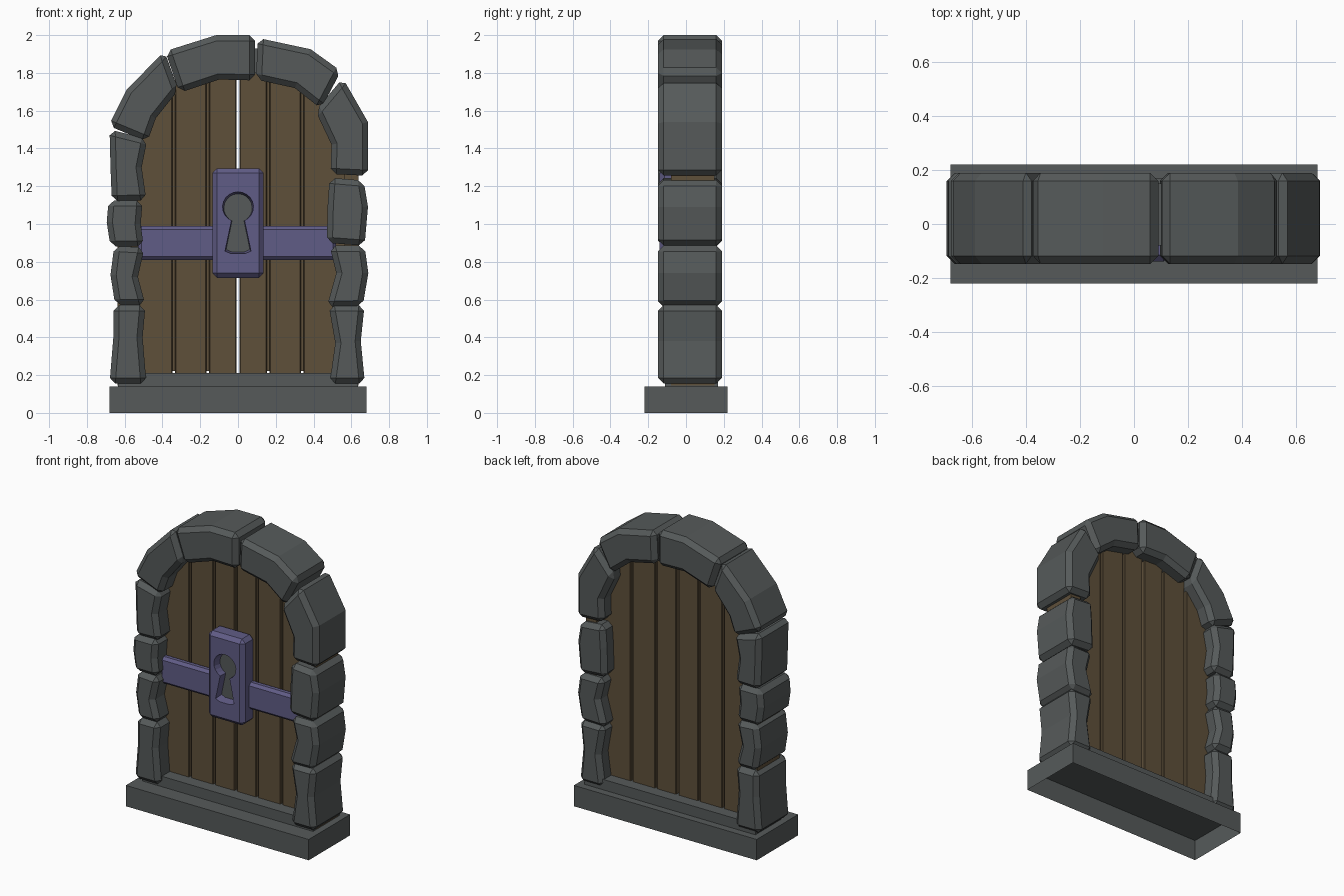
import bpy, bmesh, math

if "Cube" in bpy.data.objects:
    bpy.data.objects.remove(bpy.data.objects["Cube"])


def material(name, rgb):
    m = bpy.data.materials.new(name)
    m.diffuse_color = (*rgb, 1)
    m.use_nodes = True
    m.node_tree.nodes["Principled BSDF"].inputs["Base Color"].default_value = m.diffuse_color
    return m


STONE = material("grey stone", (0.092, 0.102, 0.102))
WOOD = material("brown wood", (0.112, 0.079, 0.042))
METAL = material("violet metal", (0.118, 0.108, 0.24))


def prism(name, outline, y0, y1, mat, bevel=0.0, front_outline=None):
    """Extrude an x-z outline along y, with optional chamfers or a flared front."""
    bm = bmesh.new()
    front = [bm.verts.new((x, y0, z)) for x, z in (front_outline or outline)]
    back = [bm.verts.new((x, y1, z)) for x, z in outline]
    n = len(outline)
    bm.faces.new(front)
    bm.faces.new(back[::-1])
    for i in range(n):
        j = (i + 1) % n
        bm.faces.new((front[j], front[i], back[i], back[j]))
    bmesh.ops.recalc_face_normals(bm, faces=bm.faces)
    mesh = bpy.data.meshes.new(name)
    bm.to_mesh(mesh)
    bm.free()
    mesh.materials.append(mat)
    ob = bpy.data.objects.new(name, mesh)
    bpy.context.collection.objects.link(ob)
    if bevel:
        mod = ob.modifiers.new("chamfer", 'BEVEL')
        mod.width = bevel
        mod.segments = 1
        mod.limit_method = 'ANGLE'
        mod.angle_limit = math.radians(45)
    return ob


def box(name, x0, x1, y0, y1, z0, z1, mat, bevel=0.0):
    return prism(name, [(x0, z0), (x1, z0), (x1, z1), (x0, z1)], y0, y1, mat, bevel)


# Threshold: hollow base slab open underneath, with a step on top
base = box("base_slab", -0.68, 0.68, -0.22, 0.22, 0, 0.14, STONE)
bm = bmesh.new()
bm.from_mesh(base.data)
bottom = [f for f in bm.faces if f.calc_center_median().z < 0.01]
bmesh.ops.delete(bm, geom=bottom, context='FACES_ONLY')
bm.to_mesh(base.data)
bm.free()
box("step", -0.635, 0.635, -0.11, 0.17, 0.14, 0.21, STONE)

# Rough stones of the two pillars
left_stones = [
    [(-.66, .57), (-.49, .57), (-.505, .4), (-.485, .155), (-.68, .155), (-.66, .4)],
    [(-.655, .885), (-.495, .875), (-.53, .72), (-.49, .57), (-.65, .57), (-.675, .73)],
    [(-.685, 1.125), (-.505, 1.125), (-.515, 1.0), (-.50, .88), (-.675, .88), (-.695, 1.01)],
    [(-.68, 1.50), (-.48, 1.45), (-.51, 1.3), (-.485, 1.125), (-.668, 1.12), (-.675, 1.3)],
]
right_stones = [
    [(.48, .57), (.67, .57), (.65, .38), (.672, .155), (.485, .155), (.515, .37)],
    [(.485, .885), (.67, .885), (.69, .74), (.66, .565), (.47, .56), (.52, .74)],
    [(.485, 1.245), (.665, 1.23), (.688, 1.09), (.67, .885), (.47, .90), (.475, 1.1)],
]
# Bent stones of the arch
arch_stones = [
    [(-.685, 1.52), (-.48, 1.435), (-.435, 1.56), (-.315, 1.71), (-.39, 1.915), (-.59, 1.71)],
    [(-.385, 1.915), (-.115, 2.0), (.09, 2.0), (.09, 1.76), (-.10, 1.765), (-.31, 1.695)],
    [(.105, 1.985), (.385, 1.925), (.545, 1.81), (.44, 1.61), (.30, 1.72), (.095, 1.765)],
    [(.555, 1.772), (.688, 1.54), (.688, 1.255), (.49, 1.265), (.495, 1.42), (.41, 1.60)],
]
for label, stones in (("left_stone", left_stones), ("right_stone", right_stones),
                      ("arch_stone", arch_stones)):
    for i, outline in enumerate(stones):
        prism(f"{label}_{i + 1}", outline, -0.148, 0.19, STONE, 0.03)

# Stone core behind the joint at the crown
box("crown_core", 0.0, 0.2, -0.08, 0.15, 1.80, 1.93, STONE)

# Door planks, mirrored about the open central slit
DOOR_Y0, DOOR_Y1 = -0.025, 0.092
half_planks = [
    [(.009, .2), (.153, .2), (.153, 1.85), (.009, 1.87)],
    [(.167, .2), (.333, .2), (.333, 1.77), (.167, 1.84)],
    [(.347, .2), (.60, .2), (.60, 1.32), (.55, 1.5), (.48, 1.63), (.347, 1.76)],
]
for side, s in (("left", -1), ("right", 1)):
    for i, outline in enumerate(half_planks):
        prism(f"plank_{side}_{i + 1}", [(s * x, z) for x, z in outline],
              DOOR_Y0, DOOR_Y1, WOOD, 0.004)
    # Recessed strips closing the grooves between planks
    for x, top in ((.16, 1.82), (.34, 1.74)):
        box(f"groove_{side}", s * x - .01, s * x + .01, 0.0, 0.067, .222, top, WOOD)
    # Wooden jamb inside the pillar stones
    prism(f"jamb_{side}", [(s * x, z) for x, z in
          ((.56, .145), (.638, .145), (.638, 1.4), (.56, 1.4))], -0.08, 0.15, WOOD)

# Crossbar and lock plate
box("crossbar", -0.53, 0.52, -0.075, -0.015, 0.81, 0.99, METAL, 0.018)
lock = box("lock_plate", -0.135, 0.135, -0.14, -0.01, 0.715, 1.295, METAL, 0.025)

# Keyhole: round top with a flared slot, cut into the plate with sloping walls
a0 = math.radians(-65)
a1 = math.radians(245)
keyhole = [(0.075 * math.cos(a0 + (a1 - a0) * i / 18),
            1.085 + 0.075 * math.sin(a0 + (a1 - a0) * i / 18)) for i in range(19)]
keyhole += [(-0.063, 0.865), (-0.035, 0.853), (0.035, 0.853), (0.063, 0.865)]
rim = [(x * 1.1, 1.0 + (z - 1.0) * 1.07) for x, z in keyhole]
cutter = prism("keyhole_cutter", keyhole, -0.145, -0.08, METAL, front_outline=rim)
cutter.hide_render = True
cutter.hide_viewport = True
cut = lock.modifiers.new("keyhole", 'BOOLEAN')
cut.operation = 'DIFFERENCE'
cut.solver = 'EXACT'
cut.object = cutter
prism("keyhole_floor", keyhole, -0.085, -0.078, STONE)
